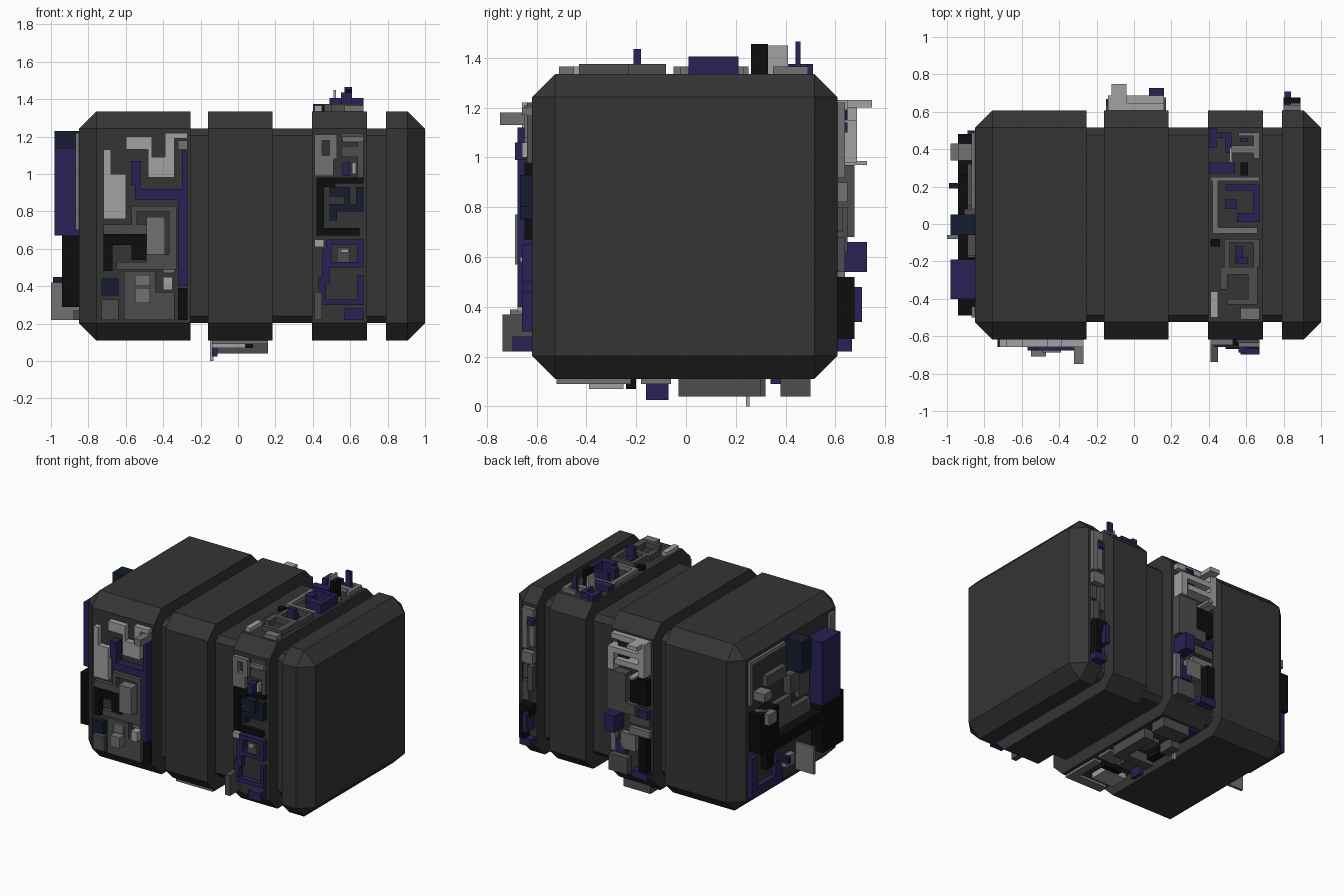
import bpy, bmesh
from mathutils import Vector

if "Cube" in bpy.data.objects:
    bpy.data.objects.remove(bpy.data.objects["Cube"])

HALF, CORE, CY, CZ = 0.6125, 0.52, -0.005, 0.7225

def material(name, rgb):
    m = bpy.data.materials.new(name)
    m.diffuse_color = (*rgb, 1)
    m.use_nodes = True
    m.node_tree.nodes["Principled BSDF"].inputs["Base Color"].default_value = m.diffuse_color
    return m

MATS = {
    "hull": material("hull", (.035, .035, .035)),
    "light": material("light", (.36, .36, .36)),
    "mid": material("mid", (.17, .17, .17)),
    "dark": material("dark", (.075, .075, .075)),
    "black": material("black", (.004, .004, .004)),
    "navy": material("navy", (.02, .016, .09)),
    "ink": material("ink", (.008, .012, .03)),
}

def finish(bm, name, mat):
    bmesh.ops.recalc_face_normals(bm, faces=bm.faces)
    me = bpy.data.meshes.new(name)
    bm.to_mesh(me)
    bm.free()
    me.materials.append(MATS[mat])
    ob = bpy.data.objects.new(name, me)
    bpy.context.collection.objects.link(ob)

# Hull: eight-sided rings swept along x, with grooves and chamfered ends
def ring(bm, x, a, b):
    pts = [(a, -b), (a, b), (b, a), (-b, a), (-a, b), (-a, -b), (-b, -a), (b, -a)]
    return [bm.verts.new((x, CY + y, CZ + z)) for y, z in pts]

rings = [(-.85, CORE, CORE), (-.757, HALF, CORE)]
for x0, x1 in [(-.255, -.16), (.185, .395), (.69, .79)]:
    rings += [(x0, HALF, CORE), (x0, CORE, .482), (x1, CORE, .482), (x1, HALF, CORE)]
rings += [(.907, HALF, CORE), (1.0, CORE, CORE)]
bm = bmesh.new()
loops = [ring(bm, *r) for r in rings]
for a, b in zip(loops, loops[1:]):
    for i in range(8):
        j = (i + 1) % 8
        bm.faces.new((a[i], a[j], b[j], b[i]))
bm.faces.new(loops[0])
bm.faces.new(loops[-1])
bmesh.ops.remove_doubles(bm, verts=bm.verts, dist=1e-4)
finish(bm, "hull", "hull")

# Panel frames: (u, v, height) to world space
FRAMES = {
    "front": lambda u, v, h: (u, CY - HALF - h, v),
    "back": lambda u, v, h: (u, CY + HALF + h, v),
    "top": lambda u, v, h: (u, v, CZ + HALF + h),
    "bottom": lambda u, v, h: (u, v, CZ - HALF - h),
    "left": lambda u, v, h: (-.85 - h, u, v),
}

# Raised blocks of one colour; rows are u0, u1, v0, v1, height in hundredths
def blocks(side, name, mat, rows):
    bm = bmesh.new()
    for u0, u1, v0, v1, h in rows:
        a = Vector(FRAMES[side](u0 / 100, v0 / 100, -.01))
        b = Vector(FRAMES[side](u1 / 100, v1 / 100, h / 100))
        for v in bmesh.ops.create_cube(bm, size=1)["verts"]:
            v.co = [(a[k] + b[k]) / 2 + v.co[k] * abs(b[k] - a[k]) for k in range(3)]
    finish(bm, f"{side}_{name}_{mat}_blocks", mat)

# Front wide panel
blocks("front", "wide", "light", [
    (-72, -68, 100, 113, 4), (-72, -60, 76, 100, 4), (-60, -46, 113, 120, 4),
    (-48, -46, 107, 113, 4), (-48, -34, 98, 109, 4), (-39, -34, 109, 122, 4),
    (-34, -27, 119, 122, 4), (-40, -35, 38, 45, 6)])
blocks("front", "wide", "mid", [
    (-32, -27, 113, 118, 13), (-49, -39, 57, 77, 7), (-55, -47, 40, 46, 5),
    (-55, -47, 31, 39, 9), (-40, -34, 47, 49, 4)])
blocks("front", "wide", "navy", [
    (-30, -27, 92, 112, 6), (-55, -27, 86, 92, 6), (-32, -27, 40, 86, 6),
    (-57, -52, 94, 107, 6), (-55, -52, 86, 94, 6)])
blocks("front", "wide", "ink", [(-73, -64, 35, 44, 4)])
blocks("front", "wide", "dark", [
    (-72, -49, 68, 73, 3), (-57, -33, 80, 83, 3), (-57, -54, 72, 80, 3),
    (-37, -33, 51, 80, 3), (-65, -33, 49, 53, 3), (-49, -37, 53, 57, 3),
    (-61, -44, 22, 48, 3), (-44, -34, 22, 37, 3), (-73, -64, 22, 33, 3)])
blocks("front", "wide", "black", [
    (-72, -49, 62, 68, 4), (-57, -49, 54, 62, 4), (-72, -67, 48, 62, 4),
    (-32, -27, 22, 39, 3)])

# Front narrow panel
blocks("front", "narrow", "mid", [
    (41, 51, 99, 110, 3), (41, 45, 110, 118, 3), (41, 52, 118, 121, 3),
    (49, 53, 108, 121, 3), (56, 67, 117, 120, 4)])
blocks("front", "narrow", "dark", [
    (55, 67, 118, 122, 2), (64, 67, 98, 118, 2), (55, 67, 109, 115, 2),
    (53, 60, 53, 61, 3), (41, 45, 22, 37, 12)])
blocks("front", "narrow", "black", [
    (42, 67, 95, 98, 3), (42, 46, 67, 95, 3), (42, 65, 67, 71, 3), (46, 52, 93, 95, 3)])
blocks("front", "narrow", "ink", [
    (49, 60, 88, 93, 5), (57, 60, 84, 88, 5), (63, 67, 80, 93, 5),
    (53, 67, 80, 84, 5), (49, 53, 75, 84, 5)])
blocks("front", "narrow", "light", [
    (41, 46, 61, 65, 3), (61, 63, 100, 106, 4), (55, 59, 58, 60, 5)])
blocks("front", "narrow", "navy", [
    (56, 60, 99, 106, 7), (47, 67, 62, 65, 4), (47, 50, 51, 62, 4), (64, 67, 51, 62, 4),
    (49, 67, 50, 53, 4), (43, 47, 31, 45, 4), (45, 49, 41, 60, 4), (43, 67, 30, 33, 4),
    (64, 67, 33, 46, 4), (57, 67, 22, 28, 8)])

# Top panel
blocks("top", "panel", "navy", [
    (40, 44, 41, 51, 4), (40, 52, 46, 49, 4), (49, 52, 38, 49, 4), (40, 54, 27, 33, 4),
    (49, 67, 18, 21, 7), (64, 67, 1, 21, 7), (55, 67, 1, 6, 7), (49, 55, 8, 13, 7),
    (54, 58, -21, -12, 3), (55, 61, -21, -18, 10), (57, 61, 44, 46, 13)])
blocks("top", "panel", "mid", [
    (56, 67, 47, 49, 3), (64, 67, 35, 47, 3), (52, 67, 38, 42, 3), (41, 67, 23, 25, 3),
    (42, 45, -5, 25, 3), (42, 66, -5, -2, 3), (57, 67, -51, -45, 3)])
blocks("top", "panel", "dark", [
    (48, 67, -10, -8, 4), (64, 67, -23, -8, 4), (48, 51, -27, -8, 4), (46, 66, -27, -23, 4),
    (61, 66, -43, -27, 4), (46, 50, -35, -27, 4), (50, 66, -43, -40, 4)])
blocks("top", "panel", "light", [(41, 45, -50, -36, 3), (51, 52.5, 33, 41, 11.5)])
blocks("top", "panel", "black", [(41, 46, -12, -8, 3), (57, 61, 26, 33, 12)])

# Left end panel
blocks("left", "end", "navy", [
    (-40, -19, 67, 114, 13), (44, 50, 22, 52, 4), (14, 50, 22, 29, 4), (16, 22, 29, 42, 4)])
blocks("left", "end", "ink", [(-6, 5, 100, 123, 13), (19, 22, 40, 45, 14)])
blocks("left", "end", "black", [
    (-49, -25, 29, 67, 9), (-25, 30, 52, 60, 9), (26, 48, 56, 84, 9), (26, 34, 38, 56, 5)])
blocks("left", "end", "mid", [
    (34, 43, 76, 84, 13), (34, 43, 92, 98, 9), (-8, -6, 22, 42, 15), (8, 49, 119, 122, 2),
    (46, 49, 90, 119, 2), (-50, -44, 70, 122, 2), (0, 10, 30, 38, 4)])
blocks("left", "end", "dark", [
    (-18, 24, 62, 72, 4), (4, 24, 72, 82, 4), (10, 32, 98, 106, 4), (-17, -5, 76, 98, 4),
    (-2, 8, 84, 98, 6), (-44, -10, 22, 27, 3)])

# Back middle panel
blocks("back", "middle", "light", [
    (-12, -4, 120, 123, 14), (-14, -9, 98, 123, 8), (-14, 16, 111, 115, 8),
    (-14, 10, 103, 107, 8), (11, 16, 98, 111, 8), (-4, 16, 119, 123, 4),
    (-8, -4, 97, 98.5, 12)])
blocks("back", "middle", "ink", [(2, 10, 104, 122, 4)])
blocks("back", "middle", "black", [(-14, 0, 76, 95, 4), (-14, -8, 27, 52, 6)])
blocks("back", "middle", "dark", [
    (2, 17, 70, 97, 7), (-6, 17, 68, 76, 7), (2, 17, 22, 34, 5), (-15, 2, 60, 66, 3)])
blocks("back", "middle", "mid", [(-4, 8, 40, 52, 4), (13, 17, 36, 54, 3), (-15, 2, 52, 57, 3)])
blocks("back", "middle", "navy", [
    (8, 16, 54, 66, 12), (-14, -5, 66, 72, 4), (4, 12, 36, 46, 4), (-15, -2, 22, 27, 6)])

# Back end strip
blocks("back", "strip", "mid", [
    (80, 89, 116, 122, 3), (85, 89, 92, 116, 3), (80, 89, 82, 90, 4), (80, 84, 94, 110, 2)])
blocks("back", "strip", "dark", [(80, 84, 62, 80, 4), (84, 89, 54, 68, 3), (85, 89, 70, 80, 2)])
blocks("back", "strip", "black", [(80, 89, 44, 52, 7), (85, 89, 27, 44, 7)])
blocks("back", "strip", "navy", [(80.5, 84, 34, 48, 10), (80, 89, 22, 27, 6), (80, 84, 110, 114, 4)])

# Bottom panel
blocks("bottom", "panel", "dark", [
    (-13, 16, -3, 4, 7), (8, 16, 4, 30, 7), (-13, -6, 20, 32, 7), (-6, 16, 38, 50, 7),
    (-2, 5, 10, 24, 3), (-14, 0, -18, -8, 2)])
blocks("bottom", "panel", "mid", [(-14, 16, -52, -45, 2), (10, 16, -45, -22, 2), (2, 16, -18, -6, 2)])
blocks("bottom", "panel", "light", [(-15, -13, 24, 25.5, 11), (-14, 4, -39, -25, 4)])
blocks("bottom", "panel", "black", [(-6, 8, -24, -20, 4), (-14, -8, 4, 16, 4)])
blocks("bottom", "panel", "navy", [(-14, -11, -16, -7, 8.5), (-14, -7, 34, 50, 2)])
